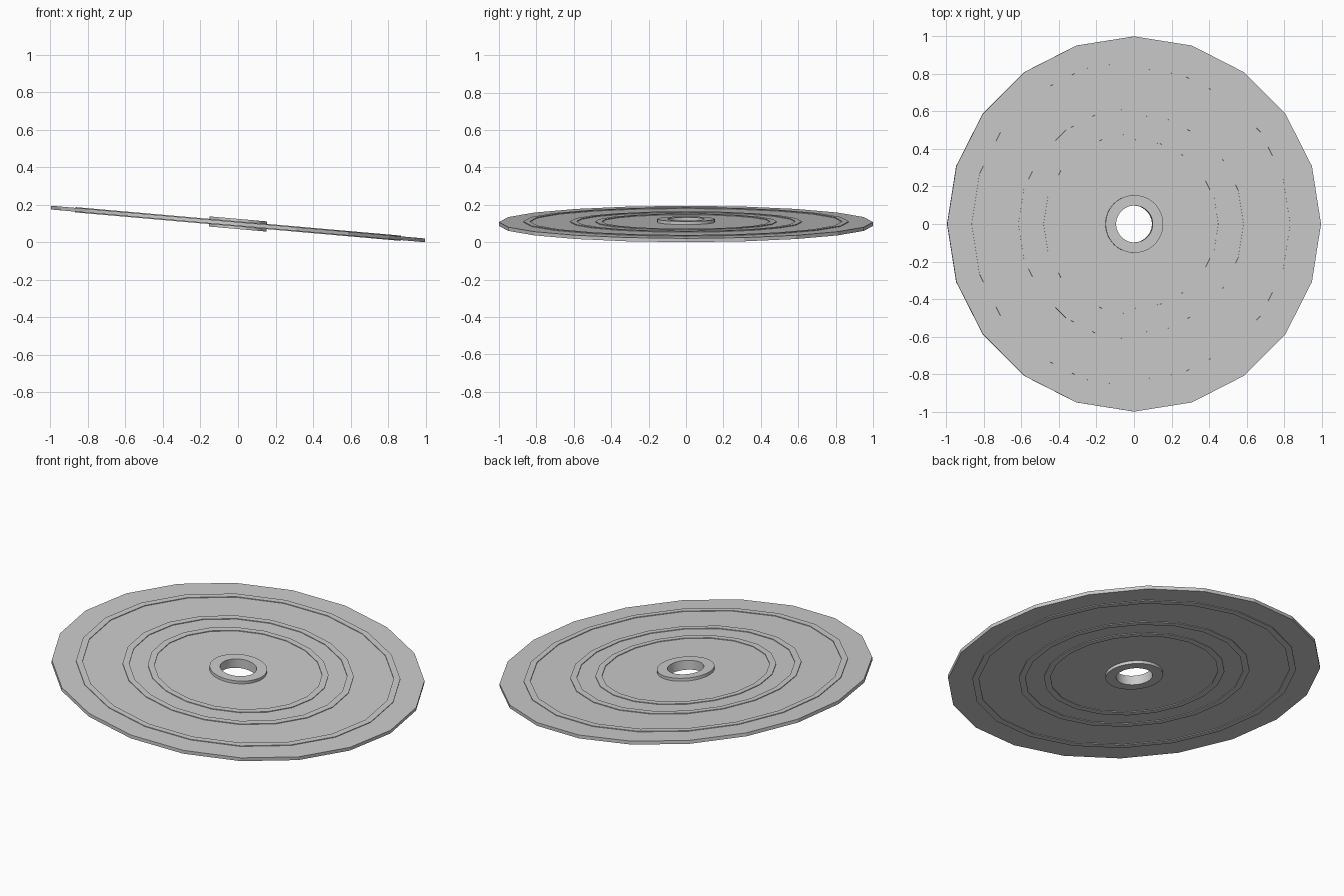
import bpy, math
from mathutils import Matrix

if "Cube" in bpy.data.objects:
    bpy.data.objects.remove(bpy.data.objects["Cube"])

TILT = math.radians(5)
HALF = 0.01
CENTRE_Z = math.sin(TILT) + HALF * math.cos(TILT)
POSE = Matrix.Translation((0, 0, CENTRE_Z)) @ Matrix.Rotation(TILT, 4, 'Y')


def lathe(name, profile, sides, smooth=False):
    """Revolve a closed (radius, height) profile round the disc axis."""
    n = len(profile)
    verts = [(r * math.cos(a), r * math.sin(a), z)
             for a in (2 * math.pi * i / sides for i in range(sides))
             for r, z in profile]
    faces = []
    for i in range(sides):
        j = (i + 1) % sides
        for k in range(n):
            m = (k + 1) % n
            faces.append((i * n + k, j * n + k, j * n + m, i * n + m))
    mesh = bpy.data.meshes.new(name)
    mesh.from_pydata(verts, [], faces)
    obj = bpy.data.objects.new(name, mesh)
    bpy.context.collection.objects.link(obj)
    obj.matrix_world = POSE
    if smooth:
        bpy.context.view_layer.objects.active = obj
        obj.select_set(True)
        bpy.ops.object.shade_smooth_by_angle(angle=math.radians(30))
        obj.select_set(False)
    return obj


def washer(name, inner, outer, half, sides, smooth=False):
    return lathe(name, [(inner, -half), (outer, -half), (outer, half), (inner, half)],
                 sides, smooth)


# Twenty-sided plate with three low ridges on both faces
RIDGE = HALF + 0.004
top = [(0.13, HALF)]
for inner, outer in ((0.45, 0.485), (0.585, 0.62), (0.835, 0.87)):
    top += [(inner, HALF), (inner, RIDGE), (outer, RIDGE), (outer, HALF)]
top.append((1.0, HALF))
bottom = [(r, -z) for r, z in top]
lathe("disc_plate", bottom + top[::-1], 20)

# Round hub collar with the centre hole
washer("hub_collar", 0.098, 0.154, 0.027, 48, smooth=True)
